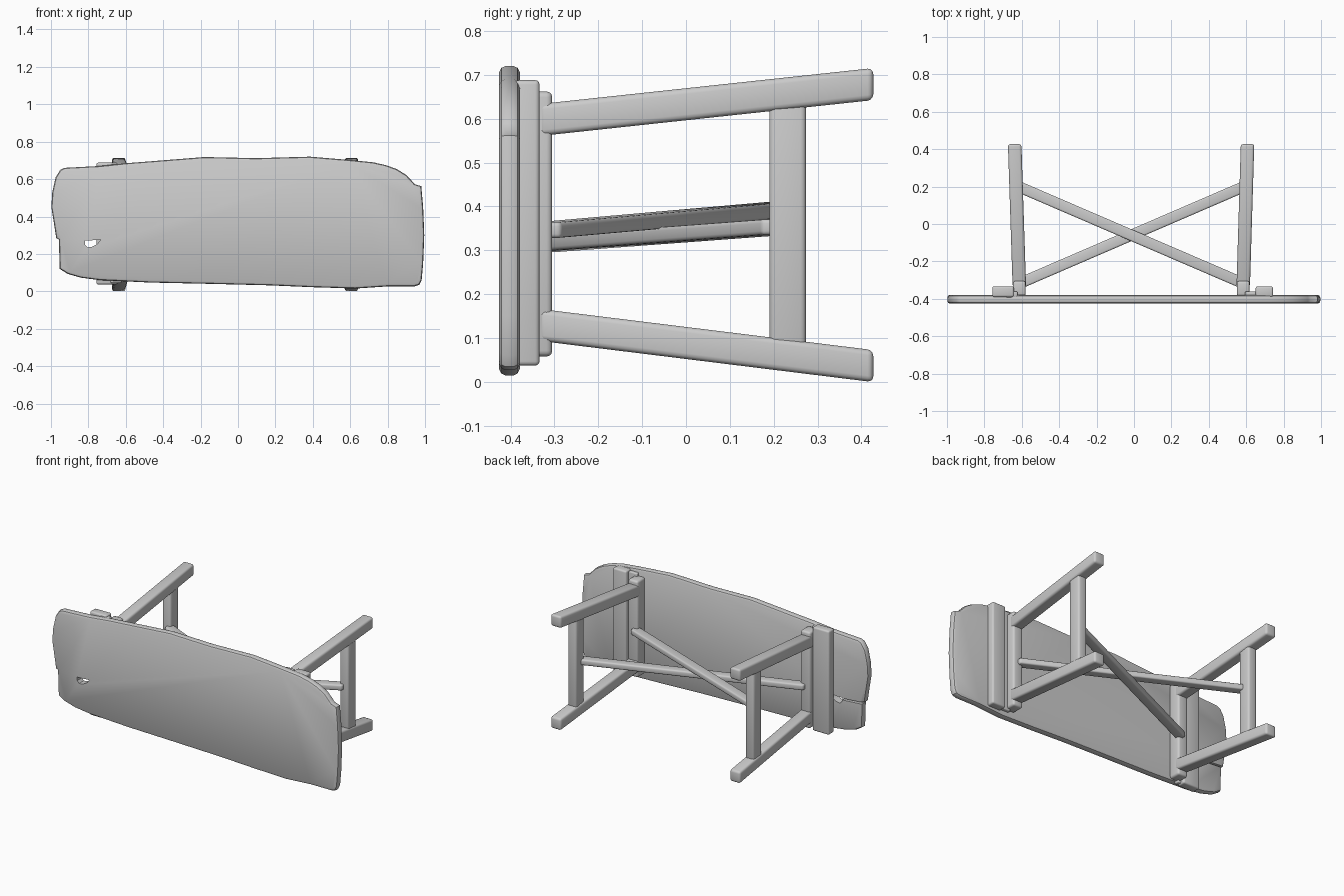
import bpy, bmesh, math
from mathutils import Vector

if "Cube" in bpy.data.objects:
    bpy.data.objects.remove(bpy.data.objects["Cube"])


def make_object(name, bm):
    bmesh.ops.recalc_face_normals(bm, faces=bm.faces)
    mesh = bpy.data.meshes.new(name)
    bm.to_mesh(mesh)
    bm.free()
    obj = bpy.data.objects.new(name, mesh)
    bpy.context.collection.objects.link(obj)
    return obj


def finish(obj):
    bpy.ops.object.select_all(action='DESELECT')
    obj.select_set(True)
    bpy.context.view_layer.objects.active = obj
    bpy.ops.object.convert(target='MESH')
    bpy.ops.object.shade_smooth_by_angle(angle=math.radians(35))


def loft(bm, rings):
    # skin closed rings of equal length and cap both ends
    rings = [[bm.verts.new(p) for p in ring] for ring in rings]
    n = len(rings[0])
    for a, b in zip(rings, rings[1:]):
        for i in range(n):
            j = (i + 1) % n
            bm.faces.new((a[i], a[j], b[j], b[i]))
    bm.faces.new(rings[0])
    bm.faces.new(rings[-1])


def bar(name, axis, start, end, size, bevel=0.013):
    # bar running along an axis; size is its section in the other two axes
    u, v = [i for i in range(3) if i != axis]
    rings = []
    for centre in (start, end):
        ring = []
        for su, sv in ((-1, -1), (1, -1), (1, 1), (-1, 1)):
            p = Vector(centre)
            p[u] += su * size[0] / 2
            p[v] += sv * size[1] / 2
            ring.append(p)
        rings.append(ring)
    bm = bmesh.new()
    loft(bm, rings)
    obj = make_object(name, bm)
    mod = obj.modifiers.new("rounding", 'BEVEL')
    mod.width, mod.segments = bevel, 3
    finish(obj)
    return obj


# Table top: worn plank outline (x, z) with rounded rim
outline = [(-.95, .65), (-.93, .66), (-.74, .67), (-.6, .685), (-.47, .695), (-.18, .718),
           (.1, .712), (.385, .72), (.6, .702), (.72, .69), (.79, .675), (.85, .653),
           (.9, .622), (.93, .59), (.945, .573), (.98, .562), (.99, .45), (.996, .3),
           (.99, .15), (.982, .06), (.97, .035), (.945, .027), (.81, .027), (.63, .015),
           (.4, .022), (.17, .032), (-.15, .04), (-.47, .047), (-.74, .06), (-.84, .073),
           (-.91, .093), (-.953, .12), (-.958, .277), (-.972, .285), (-.985, .37),
           (-.998, .45), (-.993, .53), (-.975, .61)]
rim = [(.014, -.426), (.004, -.421), (0, -.412), (0, -.393), (.004, -.384), (.014, -.379)]
bm = bmesh.new()
loft(bm, [[(x * (1 - d), y, .367 + (z - .367) * (1 - d / .35)) for x, z in outline]
          for d, y in rim])
top = make_object("table_top", bm)

# Knot hole through the plank and the split behind it
hole = [(-.818, .272), (-.78, .273), (-.735, .276), (-.75, .255), (-.78, .238), (-.805, .235), (-.818, .25)]
split = [(-1.05, .275), (-1.05, .287), (-.8, .268), (-.8, .258)]
for shape, front in ((hole, -.5), (split, -.402)):
    bm = bmesh.new()
    loft(bm, [[(x, y, z) for x, z in shape] for y in (front, -.3)])
    cutter = make_object("cutter", bm)
    cutter.hide_render = True
    mod = top.modifiers.new("cut", 'BOOLEAN')
    mod.operation, mod.object, mod.solver = 'DIFFERENCE', cutter, 'EXACT'
    finish(top)
    bpy.data.objects.remove(cutter)

# Two trestles with their cleats
for side, s, x0, x1 in (("left", -1, -.613, -.638), ("right", 1, .584, .607)):
    xc = -.7 if s < 0 else .697
    bar(f"{side}_cleat", 2, (xc, -.362, .037), (xc, -.362, .688),
        (.115 if s < 0 else .093, .056), .01)
    bar(f"{side}_cleat_strip", 2, (x0 + s * .04, -.377, .045), (x0 + s * .04, -.377, .68), (.06, .034), .006)
    bar(f"{side}_trestle_head", 2, (x0, -.345, .058), (x0, -.345, .662), (.068, .08))
    for label, za, zb in (("upper", .597, .679), ("lower", .13, .036)):
        bar(f"{side}_{label}_leg", 1, (x0, -.335, za), (x1, .427, zb), (.072, .073))
    xr = x0 + (x1 - x0) * .75
    bar(f"{side}_rail", 2, (xr, .232, .065), (xr, .232, .645), (.06, .084))

# Crossed braces from the rails to the trestle heads
bar("upper_brace", 0, (-.63, .205, .392), (.585, -.318, .346), (.064, .036), .009)
bar("lower_brace", 0, (-.613, -.318, .314), (.6, .205, .353), (.064, .036), .009)
